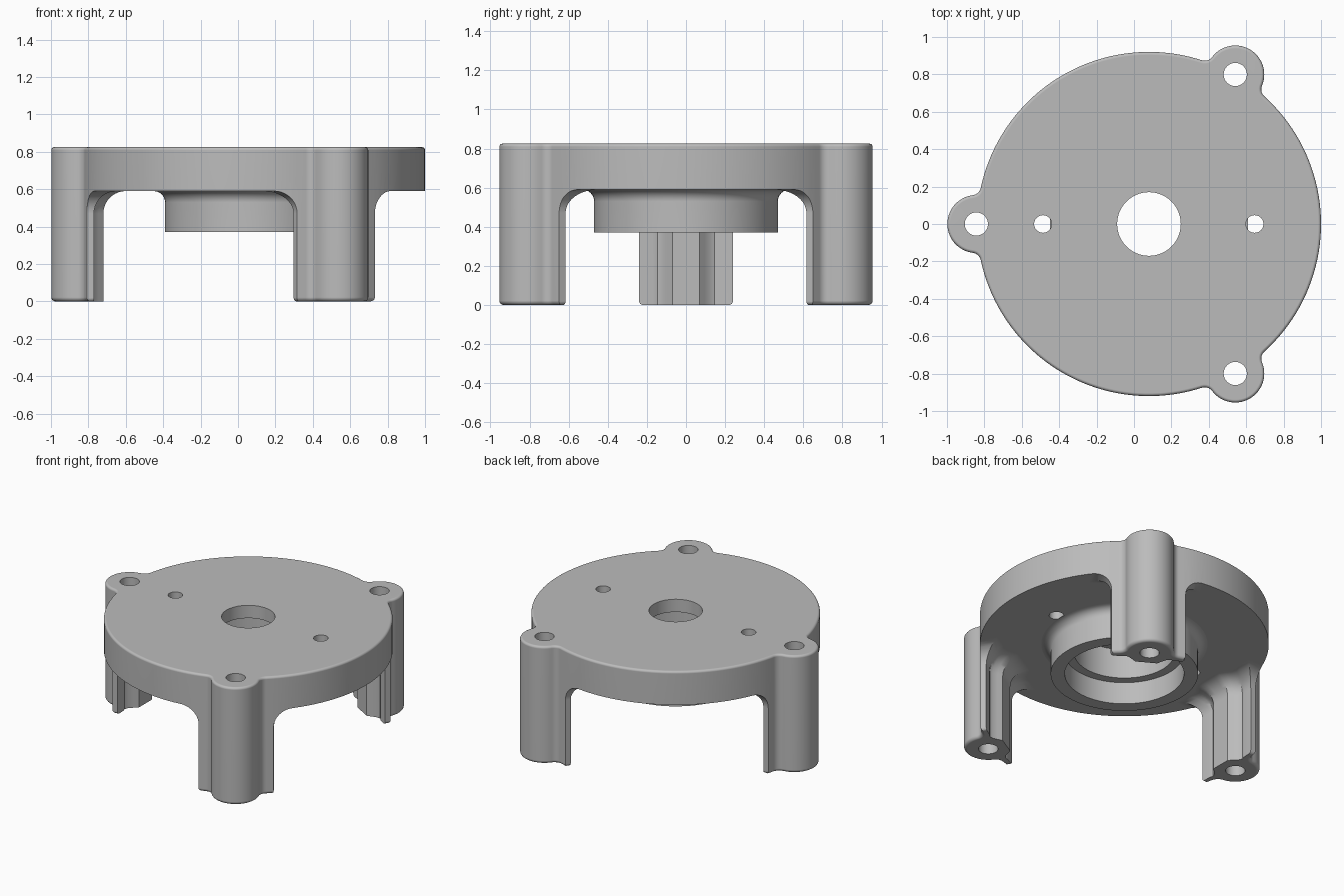
import bpy, bmesh
from math import sin, cos, pi, atan2, acos, sqrt, radians

if "Cube" in bpy.data.objects:
    bpy.data.objects.remove(bpy.data.objects["Cube"])

CX = 0.08                                  # axis of the round plate
TOP, UNDER = 0.825, 0.59                   # plate top and underside heights
PLATE_R, LUG_R, LUG_DIST = 0.92, 0.155, 0.923
LEGS = [radians(a) for a in (-60, 60, 180)]

grey = bpy.data.materials.new("light grey")
grey.use_nodes = True
grey.diffuse_color = (0.5, 0.5, 0.5, 1)
grey.node_tree.nodes["Principled BSDF"].inputs["Base Color"].default_value = (0.5, 0.5, 0.5, 1)


def make_object(name, bm):
    bmesh.ops.recalc_face_normals(bm, faces=bm.faces)
    mesh = bpy.data.meshes.new(name)
    bm.to_mesh(mesh)
    bm.free()
    mesh.materials.append(grey)
    obj = bpy.data.objects.new(name, mesh)
    obj.location.x = CX
    bpy.context.collection.objects.link(obj)
    return obj


def loft(name, rows, caps=True):
    """Skin closed rings of points, given as (z, points)."""
    bm = bmesh.new()
    rings = [[bm.verts.new((x, y, z)) for x, y in pts] for z, pts in rows]
    n = len(rings[0])
    for a, b in zip(rings, rings[1:]):
        for i in range(n):
            j = (i + 1) % n
            bm.faces.new((a[i], a[j], b[j], b[i]))
    if caps:
        bm.faces.new(rings[0])
        bm.faces.new(rings[-1])
    return make_object(name, bm)


def circle(r, x=0, y=0, n=96):
    return [(x + r * cos(2 * pi * i / n), y + r * sin(2 * pi * i / n)) for i in range(n)]


def arc(x, y, r, start, end, n):
    return [(x + r * cos(start + (end - start) * i / n),
             y + r * sin(start + (end - start) * i / n)) for i in range(n + 1)]


def turn(pts, a):
    return [(x * cos(a) - y * sin(a), x * sin(a) + y * cos(a)) for x, y in pts]


def outline(inset):
    """Round plate with three lugs blended in by small fillets."""
    R, L, f = PLATE_R - inset, LUG_R - inset, 0.05 + inset
    phi = acos(((R + f) ** 2 + LUG_DIST ** 2 - (L + f) ** 2) / (2 * (R + f) * LUG_DIST))
    fx, fy = (R + f) * cos(phi), (R + f) * sin(phi)
    beta = atan2(fy, fx - LUG_DIST)
    pts = []
    for a in LEGS:
        third = arc(fx, -fy, f, pi - phi, pi - beta, 8)
        third += arc(LUG_DIST, 0, L, -beta, beta, 28)[1:-1]
        third += arc(fx, fy, f, pi + beta, pi + phi, 8)
        third += arc(0, 0, R, phi, 2 * pi / 3 - phi, 40)[1:-1]
        pts += turn(third, a)
    return pts


def edge_round(r, steps=4):
    """Inset and height pairs of a rounded edge, from the flat face outward."""
    return [(r * (1 - sin(pi / 2 * i / steps)), r * (1 - cos(pi / 2 * i / steps)))
            for i in range(steps + 1)]


# Body: full-height block with rounded top and bottom edges
rows = [(z, outline(i)) for i, z in edge_round(0.022)]
rows += [(TOP - z, outline(i)) for i, z in reversed(edge_round(0.016))]
body = loft("plate_and_legs", rows)


# Cutter for the space between and behind the legs, flaring into the plate
def hollow(spread, trim):
    w = 0.24 + spread - trim
    half = [(0.80, 0.035), (0.80, 0.07), (0.825, 0.095), (0.85, 0.12),
            (0.86, 0.145), (0.852, 0.17)]
    half = [(r - spread, t + spread * t / 0.24) for r, t in half]
    half += [(0.85 - spread, w), (1.8, w)]
    leg = [(r, -t) for r, t in reversed(half)] + half
    return [p for a in LEGS for p in turn(leg, a)]


FLARE = 0.12
rows = [(-0.1, hollow(0, 0.02))]
rows += [(z, hollow(0, i)) for i, z in edge_round(0.02)]
for k in range(11):
    a = pi / 2 * k / 10
    rows.append((UNDER - FLARE + FLARE * sin(a), hollow(FLARE * (1 - cos(a)), 0)))
cutters = [loft("hollow_cutter", rows)]

# Cutters for the stepped bore, the mounting holes and the lug holes
cutters.append(loft("bore_cutter", [(0.3, circle(0.32)), (0.735, circle(0.32))]))
holes = [(0.17, 0, 0), (0.047, -0.567, 0), (0.047, 0.565, 0)]
holes += [(0.062, LUG_DIST * cos(a), LUG_DIST * sin(a)) for a in LEGS]
for r, x, y in holes:
    n = 96 if r > 0.1 else 40
    cutters.append(loft("hole_cutter", [(-0.2, circle(r, x, y, n)), (1, circle(r, x, y, n))]))

bpy.context.view_layer.objects.active = body
for c in cutters:
    mod = body.modifiers.new("cut", 'BOOLEAN')
    mod.operation, mod.solver, mod.object = 'DIFFERENCE', 'EXACT', c
    bpy.ops.object.modifier_apply(modifier=mod.name)
for c in cutters:
    bpy.data.objects.remove(c)

# Collar under the plate, with a stepped bore and a fillet at its root
profile = [(0.32, UNDER), (0.32, 0.525), (0.38, 0.525), (0.38, 0.37), (0.47, 0.37)]
profile += [(0.53 - 0.06 * cos(pi / 2 * k / 6), 0.53 + 0.06 * sin(pi / 2 * k / 6))
            for k in range(7)]
collar = loft("bearing_collar", [(z, circle(r)) for r, z in profile], caps=False)
# Face the open collar outward: its bottom rim must look down
rim = min(collar.data.polygons, key=lambda p: p.center.z)
if rim.normal.z > 0:
    collar.data.flip_normals()

# Smooth curved walls, crisp edges, flat large faces
for obj in (body, collar):
    bpy.ops.object.select_all(action='DESELECT')
    obj.select_set(True)
    bpy.context.view_layer.objects.active = obj
    bpy.ops.object.shade_smooth_by_angle(angle=radians(32))
    mod = obj.modifiers.new("even_shading", 'WEIGHTED_NORMAL')
    mod.keep_sharp = True
